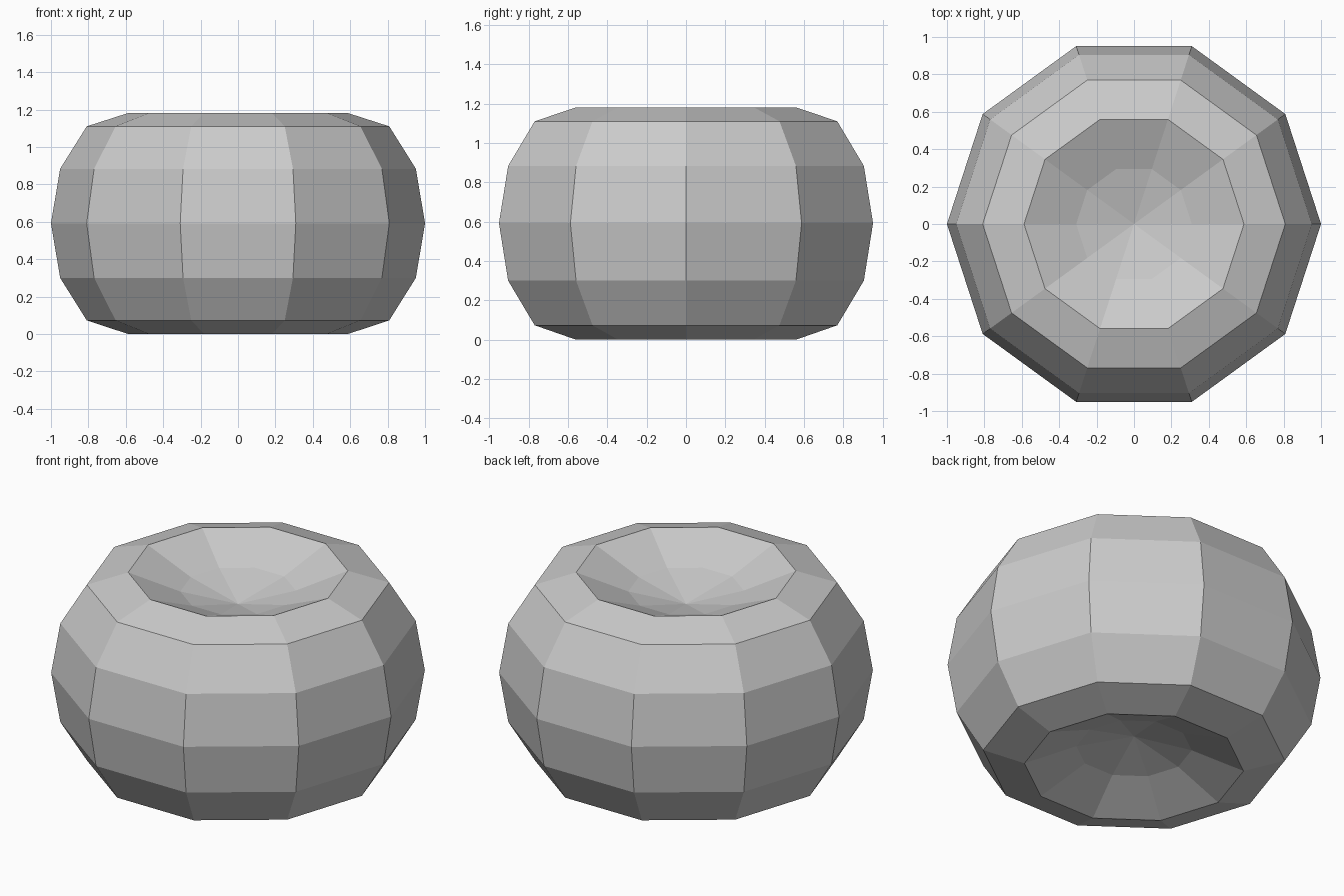
import bpy, bmesh, math

if "Cube" in bpy.data.objects:
    bpy.data.objects.remove(bpy.data.objects["Cube"])

SIDES = 10
# Profile from bottom dimple to top dimple: (radius, height)
PROFILE = [(0.309, 0.117), (0.588, 0.0), (0.809, 0.073), (0.951, 0.30), (1.0, 0.592),
           (0.951, 0.883), (0.809, 1.11), (0.588, 1.181), (0.309, 1.066)]
BOTTOM_POLE, TOP_POLE = 0.19, 0.99

bm = bmesh.new()
rings = []
for r, z in PROFILE:
    rings.append([bm.verts.new((r * math.cos(2 * math.pi * i / SIDES),
                                r * math.sin(2 * math.pi * i / SIDES), z))
                  for i in range(SIDES)])
low = bm.verts.new((0, 0, BOTTOM_POLE))
high = bm.verts.new((0, 0, TOP_POLE))

# Side bands and the two dimpled pole fans
for i in range(SIDES):
    j = (i + 1) % SIDES
    for a, b in zip(rings, rings[1:]):
        bm.faces.new((a[i], a[j], b[j], b[i]))
    bm.faces.new((low, rings[0][j], rings[0][i]))
    bm.faces.new((high, rings[-1][i], rings[-1][j]))

mesh = bpy.data.meshes.new("dimpled_body")
bm.to_mesh(mesh)
bm.free()
body = bpy.data.objects.new("dimpled_body", mesh)
bpy.context.collection.objects.link(body)
